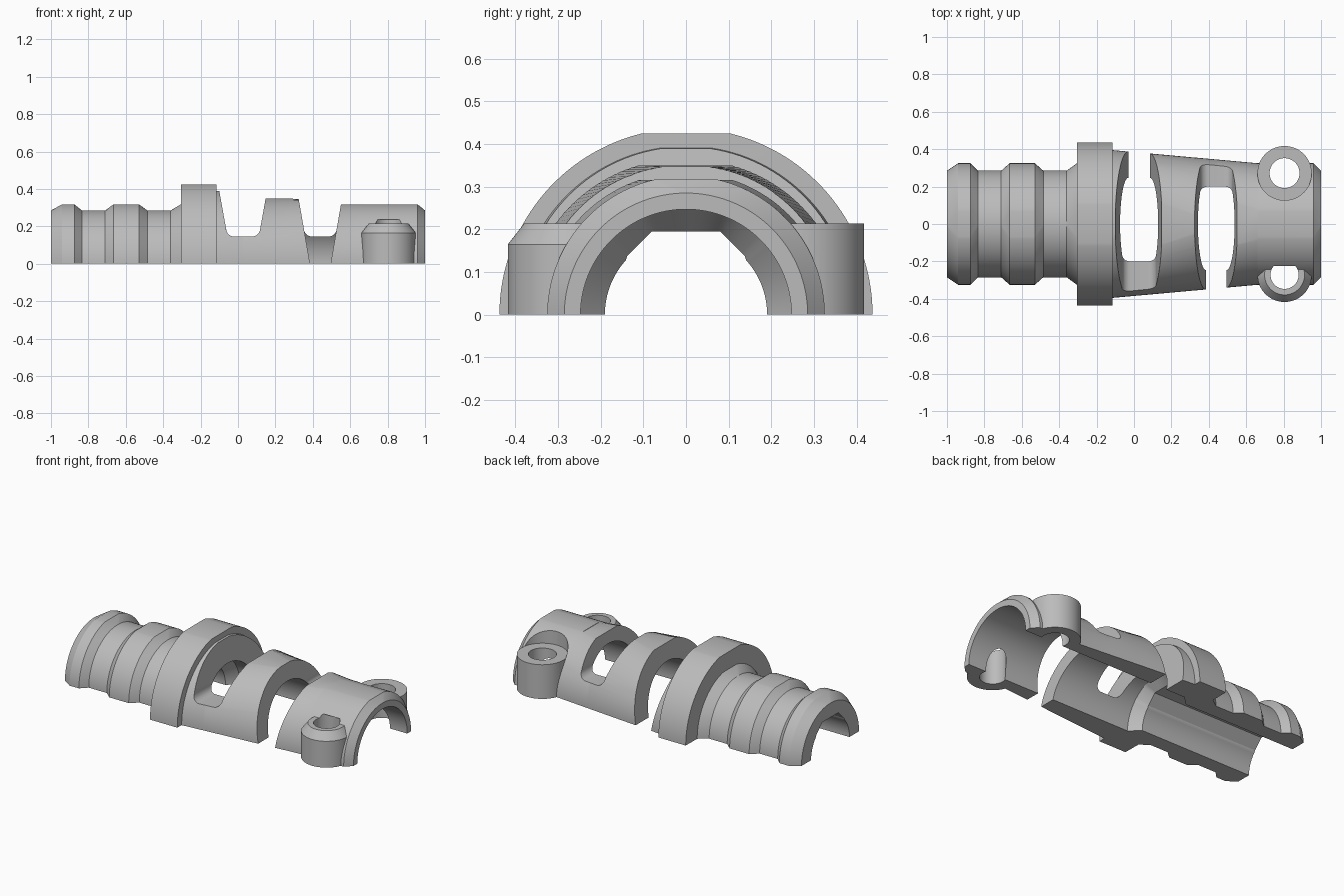
import bpy, bmesh
from math import pi, sin, cos, asin

cube = bpy.data.objects.get("Cube")
if cube:
    bpy.data.objects.remove(cube)

grey = bpy.data.materials.new("plain grey")
grey.use_nodes = True
grey.diffuse_color = (0.5, 0.5, 0.5, 1)
grey.node_tree.nodes["Principled BSDF"].inputs["Base Color"].default_value = (0.5, 0.5, 0.5, 1)


def loft(name, rings):
    """Closed solid through a list of equal-length rings of points."""
    bm = bmesh.new()
    loops = [[bm.verts.new(p) for p in ring] for ring in rings]
    n = len(loops[0])
    for a, b in zip(loops, loops[1:]):
        for i in range(n):
            j = (i + 1) % n
            bm.faces.new((a[i], a[j], b[j], b[i]))
    bm.faces.new(loops[0])
    bm.faces.new(loops[-1])
    bmesh.ops.recalc_face_normals(bm, faces=bm.faces)
    mesh = bpy.data.meshes.new(name)
    bm.to_mesh(mesh)
    bm.free()
    mesh.materials.append(grey)
    ob = bpy.data.objects.new(name, mesh)
    bpy.context.collection.objects.link(ob)
    return ob


def half_ring(x, r, flat):
    """Half disc standing on the ground, its top cut flat."""
    top = asin(min(flat / r, 0.9999))
    arc = [(r * cos(top * i / 32), r * sin(top * i / 32)) for i in range(33)]
    return [(x, y, z) for y, z in arc] + [(x, -y, z) for y, z in reversed(arc)]


def bore_ring(x, r, octagonal=False):
    """Bore section; the narrow one has a flat, chamfered roof."""
    pts = [(x, r, -0.1)]
    for i in range(65):
        a = pi * i / 64
        c, s = abs(cos(a)), sin(a)
        k = r
        if octagonal and s > 0.7:
            k = min(0.195 / s, 0.275 / (c + s))
        pts.append((x, k * cos(a), k * s))
    return pts + [(x, -r, -0.1)]


def disc_stack(name, x, y, levels):
    return loft(name, [[(x + r * cos(2 * pi * i / 64), y + r * sin(2 * pi * i / 64), z)
                        for i in range(64)] for z, r in levels])


def combine(body, tool, operation):
    mod = body.modifiers.new(operation, 'BOOLEAN')
    mod.operation = operation
    mod.solver = 'EXACT'
    mod.object = tool
    bpy.context.view_layer.objects.active = body
    bpy.ops.object.modifier_apply(modifier=mod.name)
    bpy.data.objects.remove(tool)


def cone(x):
    return 0.395 - 0.09 * (x + 0.115)


# Outer half body: ribbed neck, collar, tapered middle and straight end
GROOVE, RIB, LEVEL = 0.285, 0.325, 0.318
profile = [(-1, GROOVE, LEVEL), (-0.94, RIB, LEVEL), (-0.875, RIB, LEVEL),
           (-0.835, GROOVE, LEVEL), (-0.71, GROOVE, LEVEL), (-0.665, RIB, LEVEL),
           (-0.53, RIB, LEVEL), (-0.485, GROOVE, LEVEL), (-0.36, GROOVE, LEVEL),
           (-0.305, RIB, LEVEL), (-0.304, 0.437, 0.425), (-0.115, 0.437, 0.425),
           (-0.114, 0.395, 0.39), (0.02, cone(0.02), 0.385), (0.03, cone(0.03), 0.352),
           (0.44, cone(0.44), 0.345), (0.45, cone(0.45), 0.316), (0.66, RIB, 0.316),
           (0.661, RIB, LEVEL), (0.96, RIB, LEVEL), (1, GROOVE, LEVEL)]
body = loft("half_shell", [half_ring(*p) for p in profile])

# Screw bosses on both sides of the straight end
BX, BY, BR, BZ = 0.805, 0.272, 0.145, 0.214
combine(body, disc_stack("back_clearance", BX, BY, [(BZ, BR), (0.6, BR)]), 'DIFFERENCE')
combine(body, disc_stack("back_boss", BX, BY, [(0, BR), (BZ, BR)]), 'UNION')
combine(body, disc_stack("front_boss", BX, -BY, [(0, BR), (0.165, BR), (BZ, 0.107)]), 'UNION')

# Bore: narrow in the neck, widening behind the collar
combine(body, loft("bore", [bore_ring(-1.1, 0.19, True), bore_ring(-0.22, 0.19, True),
                            bore_ring(-0.16, 0.247), bore_ring(1.1, 0.247)]), 'DIFFERENCE')

# Screw holes
combine(body, disc_stack("back_hole", BX, BY, [(-0.1, 0.08), (0.6, 0.08)]), 'DIFFERENCE')
combine(body, disc_stack("front_hole", BX, -BY, [(-0.1, 0.075), (0.236, 0.075)]), 'DIFFERENCE')


def slot(left, right, slope, side):
    """Flared window: open to the ground on one side, rounded floor on the other."""
    def wall(z):
        return left - slope * z, right + slope * z

    def prism(section, y0, y1):
        combine(body, loft("slot_cutter", [[(x, y, z) for x, z in section] for y in (y0, y1)]),
                'DIFFERENCE')

    (a, b), (c, d) = wall(-0.1), wall(0.6)
    prism([(a, -0.1), (b, -0.1), (d, 0.6), (c, 0.6)], 0, side * 0.6)
    floor, fillet = 0.145, 0.045
    e, f = wall(floor + fillet)
    turns = [pi / 2 * i / 8 for i in range(9)]
    section = [(e + fillet * (1 - cos(t)), floor + fillet * (1 - sin(t))) for t in turns]
    section += [(f - fillet * (1 - cos(t)), floor + fillet * (1 - sin(t))) for t in reversed(turns)]
    prism(section + [(d, 0.6), (c, 0.6)], 0.001 * side, -side * 0.6)


slot(-0.03, 0.085, 0.18, 1)
slot(0.385, 0.495, 0.175, -1)

# Smooth rounded surfaces, crisp edges
bpy.ops.object.select_all(action='DESELECT')
body.select_set(True)
bpy.context.view_layer.objects.active = body
bpy.ops.object.shade_smooth_by_angle(angle=0.4)
